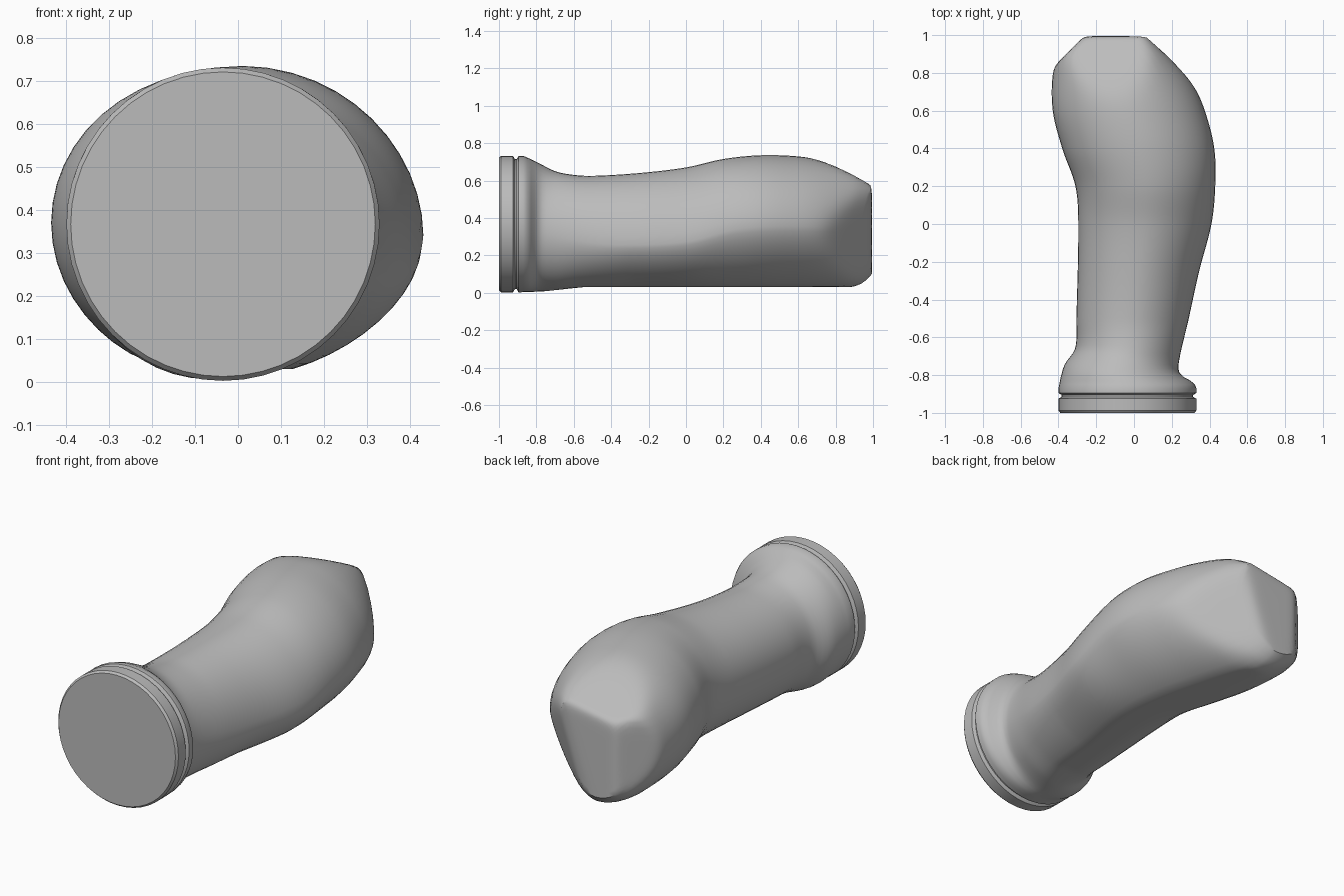
import bpy, math
from mathutils import Vector

old = bpy.data.objects.get("Cube")
if old:
    bpy.data.objects.remove(old, do_unlink=True)

grey = bpy.data.materials.new("plain grey")
grey.use_nodes = True
COLOUR = (0.5, 0.5, 0.5, 1)
grey.diffuse_color = COLOUR
grey.node_tree.nodes["Principled BSDF"].inputs["Base Color"].default_value = COLOUR

SIDES = 48
ANGLES = [i * math.tau / SIDES for i in range(SIDES)]


def skin(name, rings, angle):
    """Join equal rings of points into a capped tube."""
    n = len(rings[0])
    verts = [p for ring in rings for p in ring]
    faces = [(k * n + i, (k + 1) * n + i, (k + 1) * n + (i + 1) % n, k * n + (i + 1) % n)
             for k in range(len(rings) - 1) for i in range(n)]
    faces.append(tuple(range(n)))
    faces.append(tuple(reversed(range(len(verts) - n, len(verts)))))
    mesh = bpy.data.meshes.new(name)
    mesh.from_pydata(verts, [], faces)
    mesh.materials.append(grey)
    obj = bpy.data.objects.new(name, mesh)
    bpy.context.collection.objects.link(obj)
    bpy.ops.object.select_all(action='DESELECT')
    obj.select_set(True)
    bpy.context.view_layer.objects.active = obj
    bpy.ops.object.shade_smooth_by_angle(angle=math.radians(angle))


def sample(table, y):
    """Smooth interpolation through (y, value) pairs."""
    i = max(k for k in range(len(table) - 1) if k == 0 or table[k][0] <= y)
    (y0, a), (y1, b) = table[i], table[i + 1]

    def slope(k):
        lo, hi = table[max(k - 1, 0)], table[min(k + 1, len(table) - 1)]
        return (hi[1] - lo[1]) / (hi[0] - lo[0])
    t, h = (y - y0) / (y1 - y0), y1 - y0
    return ((2*t**3 - 3*t*t + 1) * a + (t**3 - 2*t*t + t) * h * slope(i)
            + (3*t*t - 2*t**3) * b + (t**3 - t*t) * h * slope(i + 1))


def ramp(y, start, end):
    return min(max((y - start) / (end - start), 0), 1)


# Round base with a groove
base = [(-1, .355), (-.988, .365), (-.925, .365), (-.915, .348),
        (-.905, .348), (-.895, .365)]
base_rings = [[Vector((-.035 + r * math.cos(a), y, .367 + r * math.sin(a)))
               for a in ANGLES] for y, r in base]

# Outline of the bent grip along y
left_x = [(-.87, .33), (-.84, .315), (-.8, .25), (-.75, .235), (-.5, .29), (-.25, .345),
          (0, .41), (.2, .43), (.4, .425), (.6, .375), (.75, .31), (.9, .21), (1, .11)]
right_x = [(-.87, -.4), (-.8, -.385), (-.74, -.365), (-.66, -.312), (-.5, -.305),
           (0, -.295), (.2, -.31), (.4, -.38), (.6, -.43), (.8, -.43), (1, -.39)]
top_z = [(-.87, .732), (-.8, .7), (-.7, .65), (-.6, .63), (-.5, .625), (-.25, .64),
         (0, .67), (.2, .715), (.4, .735), (.6, .73), (.8, .71), (1, .69)]
low_z = [(-.87, .003), (-.7, .01), (-.55, .02), (.8, .02), (.93, .045), (1, .1)]
# Height of the widest point on the left flank, as a share of the section
left_belly = [(-.87, .5), (-.7, .46), (-.4, .39), (0, .39), (.3, .46), (1, .48)]

# Flats on the far end: point on plane, outward direction, softness
flats = [((.29, .76, .3), (.6, .75, -.2), .016),
         ((-.42, .84, .35), (-.7, .7, 0), .012),
         ((0, .76, .7), (-.15, .48, .87), .018),
         ((0, 1, 0), (0, 1, 0), .008)]


def trim(p):
    for origin, direction, soft in flats:
        n = Vector(direction).normalized()
        d = (p - Vector(origin)).dot(n)
        p = p - n * (d if d > soft * 20 else soft * math.log1p(math.exp(d / soft)))
    return p


def section(y, shrink=1.0):
    xa, xb, zt, zb = (sample(t, y) for t in (left_x, right_x, top_z, low_z))
    cx, half = (xa + xb) / 2, (xa - xb) / 2
    floor = .003 + .027 * ramp(y, -.8, -.55)
    ring = []
    for a in ANGLES:
        c, s = math.cos(a), math.sin(a)
        # the lower left flank is straighter and leans under
        share, e = .5, 1
        if c > 0:
            share = sample(left_belly, y)
            e += (.25 if s < 0 else .05) * ramp(y, -.75, -.3)
        mid = zb + (zt - zb) * share
        x = cx + half * math.copysign(abs(c) ** e, c) * shrink
        reach = zt - mid if s > 0 else mid - zb
        z = mid + reach * math.copysign(abs(s) ** e, s) * shrink
        ring.append(trim(Vector((x, y, max(z, floor)))))
    return ring


# Grip, with the far end closed by shrinking rings
grip_rings = [section(-.87 + 1.87 * k / 90) for k in range(91)]
grip_rings += [section(1, 1 - k / 12) for k in range(1, 12)]
skin("grip_with_grooved_base", base_rings + grip_rings, 32)
